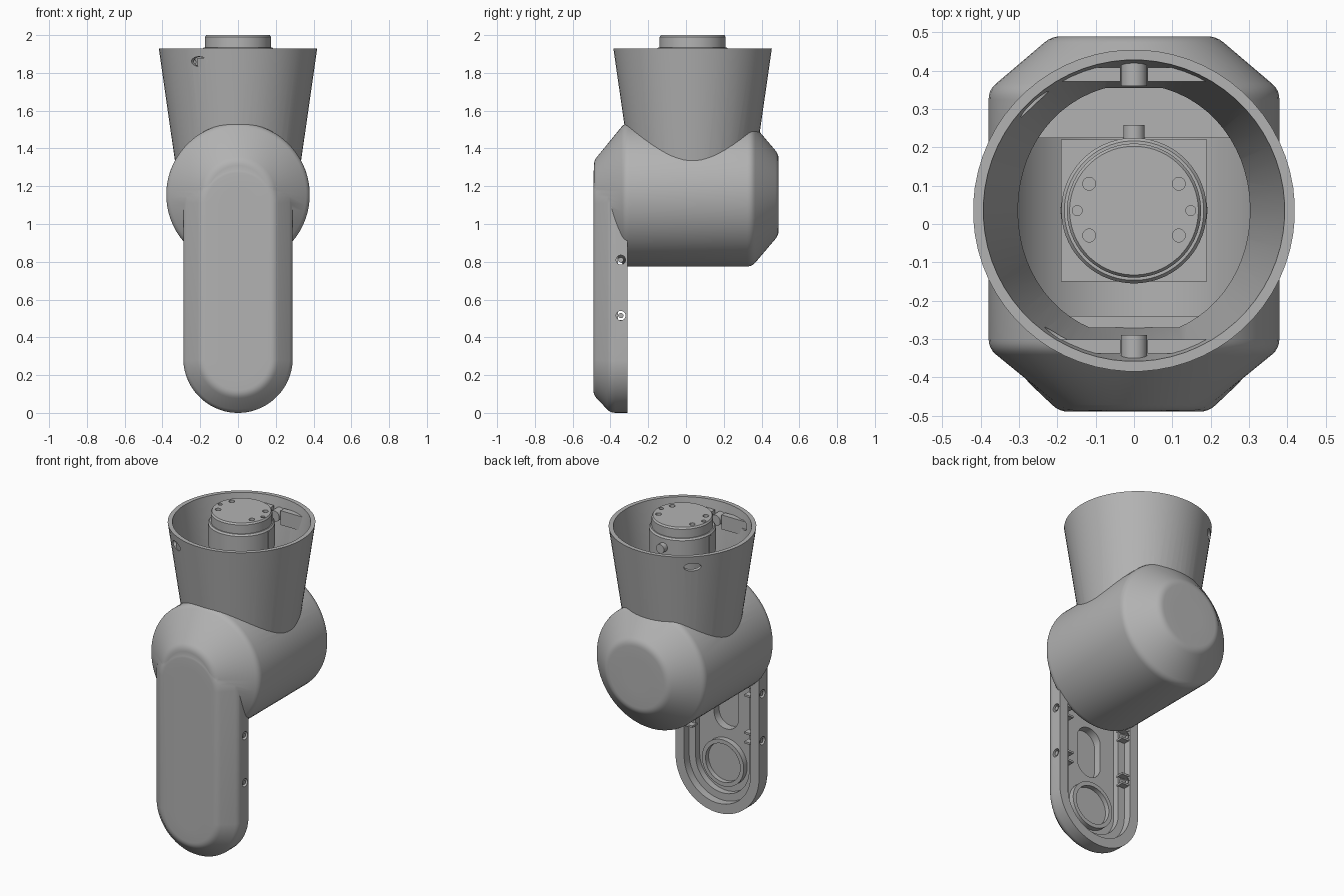
import bpy, bmesh, math
from mathutils import Vector

cube = bpy.data.objects.get("Cube")
if cube:
    bpy.data.objects.remove(cube, do_unlink=True)

grey = bpy.data.materials.new("plain grey")
grey.use_nodes = True
colour = (0.45, 0.45, 0.45, 1)
grey.diffuse_color = colour
grey.node_tree.nodes["Principled BSDF"].inputs["Base Color"].default_value = colour

parts = []
NECK_Y = 0.035


def finish(name, bm, keep):
    bmesh.ops.recalc_face_normals(bm, faces=bm.faces)
    mesh = bpy.data.meshes.new(name)
    bm.to_mesh(mesh)
    bm.free()
    mesh.materials.append(grey)
    ob = bpy.data.objects.new(name, mesh)
    bpy.context.scene.collection.objects.link(ob)
    if keep:
        parts.append(ob)
    return ob


def soften(profile, size, steps=4):
    """Round the inner corners of a profile with short quadratic curves."""
    pts = [Vector(p) for p in profile]
    out = [pts[0]]
    for a, b, c in zip(pts, pts[1:], pts[2:]):
        p = b + (a - b).normalized() * size
        q = b + (c - b).normalized() * size
        for i in range(steps + 1):
            t = i / steps
            out.append(p * (1 - t) ** 2 + b * 2 * t * (1 - t) + q * t * t)
    return out + [pts[-1]]


def solid(name, profile, axis="z", centre=(0, 0), stretch=0, keep=True, n=64):
    """Loft (radius, height) rings along an axis; stretch makes them slots."""
    bm = bmesh.new()
    rings = []
    for r, h in profile:
        ring = []
        for i in range(n):
            a = math.tau * (i + 0.5) / n
            u = centre[0] + r * math.cos(a)
            v = centre[1] + r * math.sin(a) + math.copysign(stretch, math.sin(a))
            co = {"x": (h, u, v), "y": (u, h, v), "z": (u, v, h)}[axis]
            ring.append(bm.verts.new(co))
        rings.append(ring)
    for a, b in zip(rings, rings[1:]):
        for i in range(n):
            j = (i + 1) % n
            bm.faces.new((a[i], a[j], b[j], b[i]))
    bm.faces.new(rings[0])
    bm.faces.new(rings[-1])
    return finish(name, bm, keep)


def rod(name, r, h0, h1, axis="z", centre=(0, 0), stretch=0, keep=True, n=32):
    return solid(name, [(r, h0), (r, h1)], axis, centre, stretch, keep, n)


def box(name, low, high, keep=True):
    bm = bmesh.new()
    bmesh.ops.create_cube(bm, size=1)
    for v in bm.verts:
        v.co = [l + (c + 0.5) * (h - l) for l, h, c in zip(low, high, v.co)]
    return finish(name, bm, keep)


def combine(ob, other, operation="DIFFERENCE"):
    mod = ob.modifiers.new("cut", "BOOLEAN")
    mod.operation = operation
    mod.solver = "EXACT"
    mod.object = other
    bpy.context.view_layer.objects.active = ob
    bpy.ops.object.modifier_apply(modifier=mod.name)
    bpy.data.objects.remove(other, do_unlink=True)


# Hanging arm with a chamfered front
ARM_BASE, ARM_TOP = 0.29, 1.10
mid, half = (ARM_BASE + ARM_TOP) / 2, (ARM_TOP - ARM_BASE) / 2
shell = solid("joint_shell", soften([(0.1, -0.49), (0.195, -0.49), (0.29, -0.40),
              (0.29, -0.31)], 0.025), "y", (0, mid), half)

# Stepped recess in the back of the arm
for r, depth in ((0.23, -0.36), (0.185, -0.40)):
    combine(shell, rod("recess", r, depth, -0.2, "y", (0, mid), half, False, 64))
combine(shell, rod("slot", 0.085, -0.45, -0.2, "y", (0, 0.65), 0.075, False))

# Screw holes through the sides of the rim
for side in (-1, 1):
    for z in (0.515, 0.81):
        combine(shell, rod("hole", 0.025, side * 0.2, side * 0.32, "x", (-0.345, z), keep=False))

# Barrel body and flared neck
barrel = solid("barrel", soften([(0.1, -0.488), (0.18, -0.488), (0.38, -0.325),
               (0.38, 0.35), (0.215, 0.49), (0.1, 0.49)], 0.025), "y", (0, 1.155), keep=False)
combine(shell, barrel, "UNION")
neck_profile = [(0.315, 1.2), (0.42, 1.93)]
combine(shell, solid("neck", neck_profile, centre=(0, NECK_Y), keep=False), "UNION")

# Hollow inside of barrel and neck
combine(shell, solid("bore", [(0.345, -0.27), (0.345, 0.355)], "y", (0, 1.155), keep=False))
combine(shell, solid("neck_bore", [(0.30, 1.3), (0.398, 1.96)], centre=(0, NECK_Y), keep=False))

# Oval openings near the neck rim
for turn in (150, 43):
    cutter = rod("opening", 0.026, 0.28, 0.55, "y", keep=False)
    cutter.scale.x = 1.9
    cutter.rotation_euler.z = math.radians(turn)
    cutter.location = (0, NECK_Y, 1.86)
    bpy.context.view_layer.update()
    combine(shell, cutter)

# Bearing seat at the bottom of the arm
seat = rod("bearing_seat", 0.145, -0.41, -0.365, "y", (0, ARM_BASE), n=48)
combine(seat, rod("seat_bore", 0.12, -0.395, -0.3, "y", (0, ARM_BASE), keep=False, n=48))

# Screws and small ribs along the arm rim
for side in (-1, 1):
    for z in (0.515, 0.81):
        rod("rim_screw", 0.014, side * 0.235, side * 0.285, "x", (-0.345, z), n=16)
        for dz in (-0.03, 0.03):
            xs = sorted((side * 0.18, side * 0.235))
            box("rim_rib", (xs[0], -0.37, z + dz - 0.006), (xs[1], -0.32, z + dz + 0.006))

# Fixing bars and posts inside the neck rim
for side, label in ((-1, "front"), (1, "back")):
    ys = sorted(NECK_Y + side * d for d in (0.337, 0.373))
    for x in (-0.125, 0.125):
        bar = box(label + "_fixing_bar", (x - 0.09, ys[0], 1.79), (x + 0.09, ys[1], 1.88))
        trim = solid("trim", [(0.31, 1.2), (0.415, 1.93)], centre=(0, NECK_Y), keep=False)
        combine(bar, trim, "INTERSECT")
    ends = sorted(NECK_Y + side * d for d in (0.325, 0.395))
    rod(label + "_fixing_post", 0.034, *ends, "y", (0, 1.84))

# Supports inside the barrel
box("back_support", (-0.28, 0.225, 1.0), (0.28, 0.36, 1.3))
box("front_support", (-0.2, -0.28, 1.0), (0.2, -0.24, 1.35))

# Motor with collar and output disc
motor = box("motor_case", (-0.19, -0.15, 0.86), (0.19, 0.22, 1.70))
for z in (1.3, 1.58):
    combine(motor, rod("case_hole", 0.06, -0.3, -0.1, "y", (0, z), keep=False))
solid("motor_collar", [(0.175, 1.69), (0.175, 1.78), (0.19, 1.79), (0.19, 1.925),
      (0.182, 1.935)], centre=(0, NECK_Y))
disc = solid("output_disc", [(0.175, 1.92), (0.175, 1.99), (0.168, 2.0)], centre=(0, NECK_Y))
for side in (-1, 1):
    for y in (-0.03, 0.105):
        combine(disc, rod("disc_hole", 0.017, 1.97, 2.1, "z", (side * 0.117, y), keep=False, n=16))
    combine(disc, rod("pin_hole", 0.013, 1.97, 2.1, "z", (side * 0.148, NECK_Y), keep=False, n=16))
    box("collar_tab", (side * 0.186 - 0.007, 0.027, 1.80), (side * 0.186 + 0.007, 0.045, 1.92))
rod("collar_plug", 0.028, 0.2, 0.258, "y", (0, 1.87))

# Smooth shading with crisp edges
bpy.ops.object.select_all(action="DESELECT")
for ob in parts:
    ob.select_set(True)
bpy.context.view_layer.objects.active = shell
bpy.ops.object.shade_smooth_by_angle(angle=math.radians(30))
